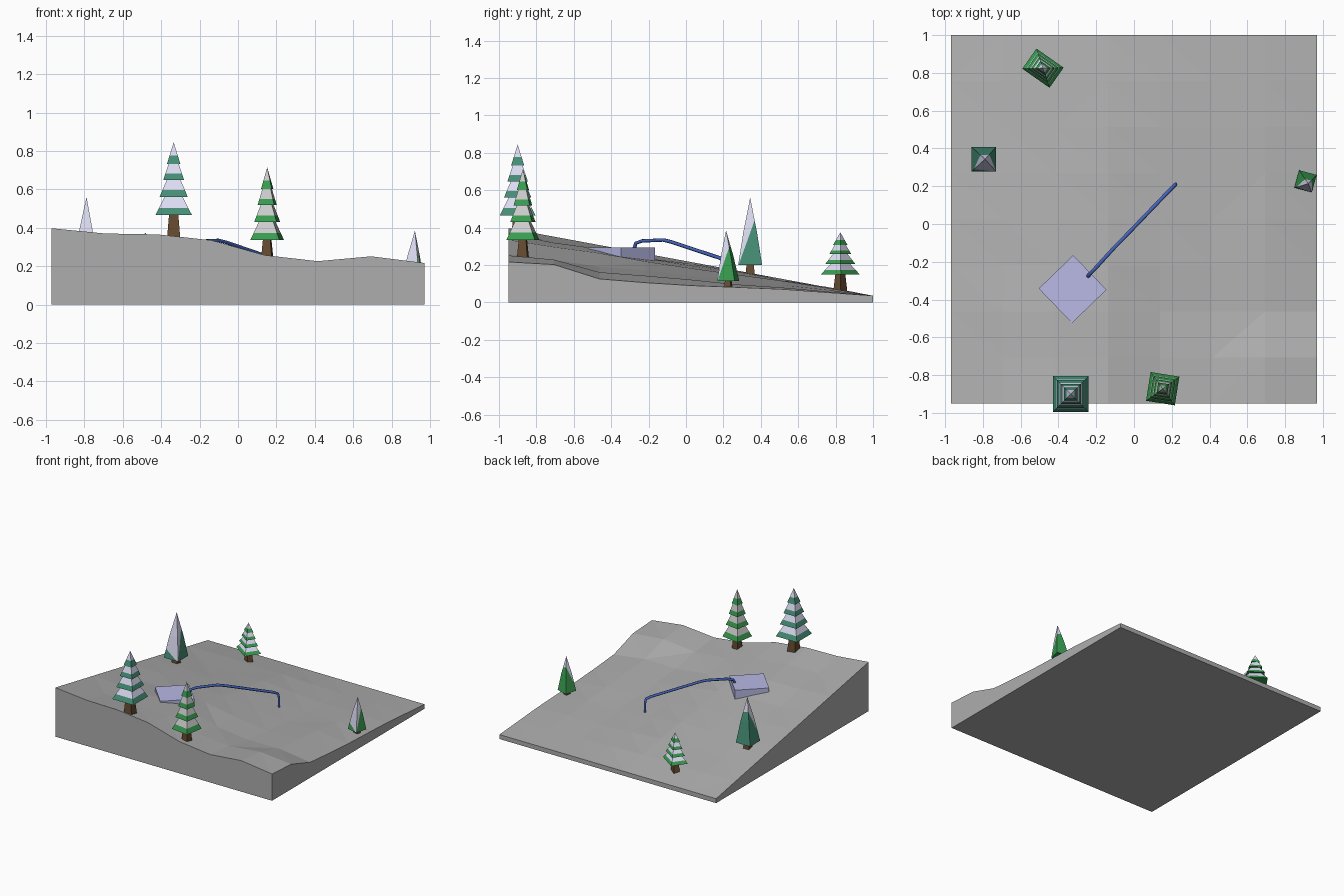
import bpy, bmesh, math, random
from mathutils import Vector, Matrix

if "Cube" in bpy.data.objects:
    bpy.data.objects.remove(bpy.data.objects["Cube"])

random.seed(4)


def material(name, r, g, b):
    m = bpy.data.materials.new(name)
    m.diffuse_color = (r, g, b, 1)
    m.use_nodes = True
    m.node_tree.nodes["Principled BSDF"].inputs["Base Color"].default_value = m.diffuse_color
    return m


BARK = material("bark", 0.13, 0.07, 0.03)
GREEN = material("green", 0.04, 0.33, 0.08)
TEAL = material("teal", 0.06, 0.27, 0.18)
SNOW = material("snow", 0.72, 0.72, 0.90)
GREY_SNOW = material("grey_snow", 0.55, 0.55, 0.55)
ICE = material("pale_lavender", 0.48, 0.49, 0.78)
BLUE = material("blue", 0.06, 0.13, 0.50)
ROCK = material("ground_grey", 0.42, 0.42, 0.42)


def finish(name, bm, mats):
    bmesh.ops.recalc_face_normals(bm, faces=bm.faces)
    me = bpy.data.meshes.new(name)
    bm.to_mesh(me)
    bm.free()
    for m in mats:
        me.materials.append(m)
    ob = bpy.data.objects.new(name, me)
    bpy.context.collection.objects.link(ob)
    return ob


def frustum(bm, z0, z1, r0, r1, mat=0):
    """Four-sided frustum; r0, r1 are half widths."""
    s = math.sqrt(2)
    before = set(bm.faces)
    bmesh.ops.create_cone(
        bm, cap_ends=True, segments=4, radius1=r0 * s, radius2=r1 * s, depth=z1 - z0,
        matrix=Matrix.Translation((0, 0, (z0 + z1) / 2)) @ Matrix.Rotation(math.pi / 4, 4, 'Z'))
    for f in set(bm.faces) - before:
        f.material_index = mat


def lerp(a, b, t):
    return a + (b - a) * t


def interp(table, v):
    for (a, za), (b, zb) in zip(table, table[1:]):
        if v <= b:
            return lerp(za, zb, (v - a) / (b - a))
    return table[-1][1]


# Sloping ground: front-edge profile fades to a thin back edge, with a dip on the right
FRONT = [(-1, 0.40), (-0.693, 0.37), (-0.416, 0.365), (-0.139, 0.335), (0.139, 0.257),
         (0.416, 0.225), (0.693, 0.25), (0.97, 0.215)]
DIP = [(-1, 0), (-0.706, 0.01), (-0.46, -0.045), (-0.22, -0.042), (0.025, -0.035),
       (0.27, -0.022), (0.51, -0.01), (1, 0)]


def ground(x, y):
    t = (1 - y) / 1.95
    return lerp(0.036, interp(FRONT, x), t) + interp(DIP, y) * max(0, min(1, x + 0.03))


bm = bmesh.new()
bmesh.ops.create_grid(bm, x_segments=7, y_segments=8, size=1)
for v in bm.verts:
    x, y = v.co.x * 0.97, 0.025 + v.co.y * 0.975
    jitter = 0 if v.is_boundary else random.uniform(-0.006, 0.006)
    v.co = (x, y, ground(x, y) + jitter)
rim = [e for e in bm.edges if e.is_boundary]
bmesh.ops.triangulate(bm, faces=bm.faces[:])
ext = bmesh.ops.extrude_edge_only(bm, edges=rim)["geom"]
for v in ext:
    if isinstance(v, bmesh.types.BMVert):
        v.co.z = 0
bmesh.ops.contextual_create(bm, geom=[e for e in ext if isinstance(e, bmesh.types.BMEdge)])
finish("ground", bm, [ROCK])

# Level square pad set into the slope
bm = bmesh.new()
frustum(bm, 0.20, 0.295, 0.127, 0.127)
pad = finish("pad", bm, [ICE])
pad.location = (-0.325, -0.345, 0)
pad.rotation_euler.z = math.radians(44)

# Bent hose running from the pad down to the ground
cu = bpy.data.curves.new("hose", 'CURVE')
cu.dimensions = '3D'
cu.bevel_depth = 0.01
cu.bevel_resolution = 1
cu.use_fill_caps = True
path = [(-0.245, -0.28, 0.28), (-0.237, -0.268, 0.317), (-0.205, -0.235, 0.329),
        (-0.10, -0.12, 0.334), (-0.06, -0.08, 0.324), (0.19, 0.18, 0.238),
        (0.215, 0.205, 0.222), (0.22, 0.21, 0.19), (0.22, 0.21, 0.09)]
sp = cu.splines.new('POLY')
sp.points.add(len(path) - 1)
for p, co in zip(sp.points, path):
    p.co = (*co, 1)
cu.materials.append(BLUE)
bpy.context.collection.objects.link(bpy.data.objects.new("hose", cu))


def trunk(bm, x, y, z0, r):
    frustum(bm, ground(x, y) - 0.02, z0 + 0.01, r * 1.3, r * 0.85, 2)


def tiered_tree(name, x, y, z0, z1, half, depth, turn, leaf, snow):
    bm = bmesh.new()
    trunk(bm, x, y, z0, half * 0.29)
    steps = [0, 0.25, 0.48, 0.70, 1]
    for i, w in enumerate([1, 0.77, 0.57, 0.37]):
        a, b = lerp(z0, z1, steps[i]), lerp(z0, z1, steps[i + 1])
        top = 0.0 if i == 3 else w * 0.5
        c, mid = lerp(a, b, 0.4), lerp(w, top, 0.4)
        frustum(bm, a, c, w * half, mid * half, 0)
        frustum(bm, c, b, mid * half, top * half, 1)
    ob = finish(name, bm, [leaf, snow, BARK])
    ob.location = (x, y, 0)
    ob.scale.y = depth
    ob.rotation_euler.z = math.radians(turn)


def plain_tree(name, x, y, z0, z1, half, lean, turn, leaf):
    bm = bmesh.new()
    frustum(bm, z0, lerp(z0, z1, 0.5), half, half * 0.56)
    frustum(bm, lerp(z0, z1, 0.5), z1, half * 0.56, 0)
    # Slanted snow line, lower towards the front
    cut = Vector((0, 0, lerp(z0, z1, 0.52)))
    normal = Vector((0.2, -1.3, 0.5)).normalized()
    bmesh.ops.bisect_plane(bm, geom=bm.verts[:] + bm.edges[:] + bm.faces[:],
                           plane_co=cut, plane_no=normal)
    for f in bm.faces:
        f.material_index = int((f.calc_center_median() - cut).dot(normal) > 0)
    for v in bm.verts:
        t = (v.co.z - z0) / (z1 - z0)
        v.co += Vector((lean[0], lean[1], 0)) * t
    trunk(bm, x, y, z0, half * 0.33)
    ob = finish(name, bm, [leaf, SNOW, BARK])
    ob.location = (x, y, 0)
    ob.rotation_euler.z = math.radians(turn)


# Trees
tiered_tree("tall_tree", -0.335, -0.90, 0.466, 0.845, 0.095, 1, 0, TEAL, SNOW)
tiered_tree("front_tree", 0.152, -0.872, 0.335, 0.715, 0.077, 1, -9, GREEN, GREY_SNOW)
tiered_tree("back_tree", -0.482, 0.825, 0.15, 0.375, 0.088, 0.74, -35, GREEN, SNOW)
plain_tree("left_tree", -0.795, 0.343, 0.20, 0.56, 0.064, (0.006, 0), 0, TEAL)
plain_tree("right_tree", 0.908, 0.226, 0.115, 0.385, 0.048, (0.016, -0.008), -15, GREEN)
